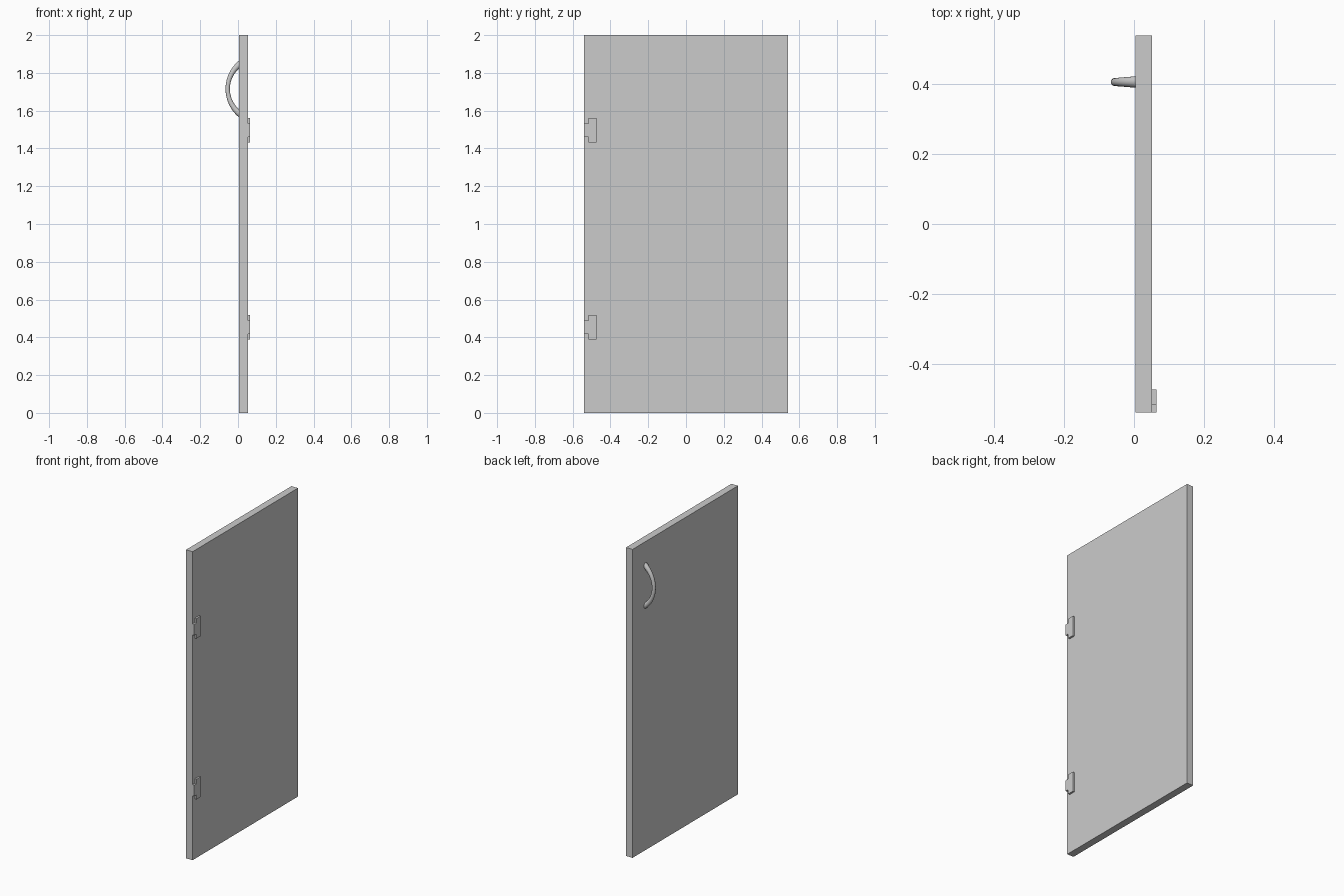
import bpy, bmesh
from math import sin, cos, radians
from mathutils import Vector

cube = bpy.data.objects.get("Cube")
if cube:
    bpy.data.objects.remove(cube, do_unlink=True)

# Single grey finish
grey = bpy.data.materials.new("light_grey")
grey.use_nodes = True
colour = (0.6, 0.6, 0.6, 1)
grey.diffuse_color = colour
grey.node_tree.nodes["Principled BSDF"].inputs["Base Color"].default_value = colour

FRONT, BACK = 0.005, 0.052      # x of the two panel faces
HALF_WIDTH, HEIGHT = 0.54, 2.0


def extrude_profile(name, outline, x0, x1):
    """Solid from a (y, z) outline extruded along x."""
    bm = bmesh.new()
    face = bm.faces.new([bm.verts.new((x0, y, z)) for y, z in outline])
    new = bmesh.ops.extrude_face_region(bm, geom=[face])["geom"]
    verts = [v for v in new if isinstance(v, bmesh.types.BMVert)]
    bmesh.ops.translate(bm, verts=verts, vec=(x1 - x0, 0, 0))
    bmesh.ops.recalc_face_normals(bm, faces=bm.faces)
    mesh = bpy.data.meshes.new(name)
    bm.to_mesh(mesh)
    bm.free()
    mesh.materials.append(grey)
    obj = bpy.data.objects.new(name, mesh)
    bpy.context.collection.objects.link(obj)
    return obj


# Door panel
w = HALF_WIDTH
extrude_profile("door_panel", [(-w, 0), (w, 0), (w, HEIGHT), (-w, HEIGHT)], FRONT, BACK)

# T-shaped hinge plates
for name, z in (("lower_hinge", 0.454), ("upper_hinge", 1.496)):
    half = [(-0.475, 0.065), (-0.517, 0.065), (-0.517, 0.036), (-w, 0.036)]
    outline = [(y, z + h) for y, h in half] + [(y, z - h) for y, h in reversed(half)]
    extrude_profile(name, outline, BACK, 0.064)

# Bowed handle: round bar, thinner at the middle, ends sunk into the panel
STEPS, SWEEP, ARC_R = 32, radians(57), 0.1675
SIDES = 20
centre = Vector((0.113, 0.407, 1.715))
bm = bmesh.new()
rings = []
for i in range(STEPS + 1):
    t = 2 * i / STEPS - 1
    out = Vector((-cos(t * SWEEP), 0, sin(t * SWEEP)))
    r = 0.0115 + 0.0065 * t * t
    rings.append([])
    for k in range(SIDES):
        a = radians(360 * k / SIDES)
        p = centre + out * (ARC_R + r * cos(a)) + Vector((0, r * sin(a), 0))
        rings[-1].append(bm.verts.new(p))
for a, b in zip(rings, rings[1:]):
    for k in range(SIDES):
        n = (k + 1) % SIDES
        bm.faces.new((a[k], a[n], b[n], b[k]))
bm.faces.new(rings[0])
bm.faces.new(rings[-1])
bmesh.ops.recalc_face_normals(bm, faces=bm.faces)
mesh = bpy.data.meshes.new("handle")
bm.to_mesh(mesh)
bm.free()
mesh.materials.append(grey)
handle = bpy.data.objects.new("handle", mesh)
bpy.context.collection.objects.link(handle)
bpy.ops.object.select_all(action="DESELECT")
handle.select_set(True)
bpy.context.view_layer.objects.active = handle
bpy.ops.object.shade_smooth_by_angle()
